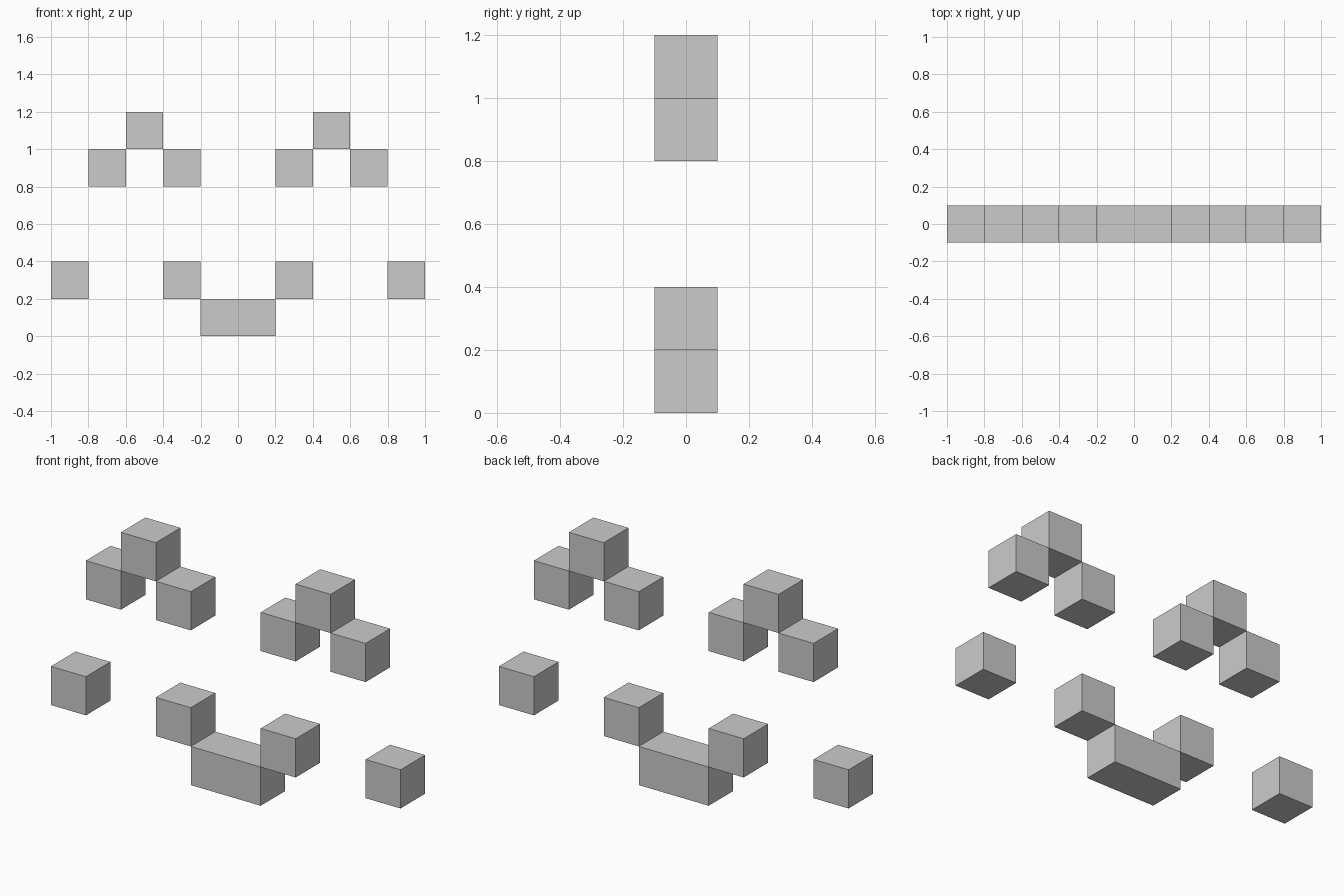
import bpy
import bmesh
from mathutils import Matrix, Vector

if "Cube" in bpy.data.objects:
    bpy.data.objects.remove(bpy.data.objects["Cube"])

U = 0.2  # edge length of one cube


def blocks(name, boxes):
    """One object made of boxes given as (x centre, z centre, width)."""
    bm = bmesh.new()
    for x, z, width in boxes:
        matrix = Matrix.Translation((x, 0, z)) @ Matrix.Diagonal(Vector((width, U, U, 1)))
        bmesh.ops.create_cube(bm, size=1, matrix=matrix)
    mesh = bpy.data.meshes.new(name)
    bm.to_mesh(mesh)
    bm.free()
    obj = bpy.data.objects.new(name, mesh)
    bpy.context.collection.objects.link(obj)
    return obj


# Arched eyes and cheeks, one per side
for side, s in (("left", -1), ("right", 1)):
    blocks(f"{side}_eye", [(s * 0.7, 0.9, U), (s * 0.5, 1.1, U), (s * 0.3, 0.9, U)])
    blocks(f"{side}_cheek", [(s * 0.9, 0.3, U)])

# Smiling mouth: wide bar with raised corners
blocks("mouth", [(0, 0.1, 2 * U), (-0.3, 0.3, U), (0.3, 0.3, U)])
